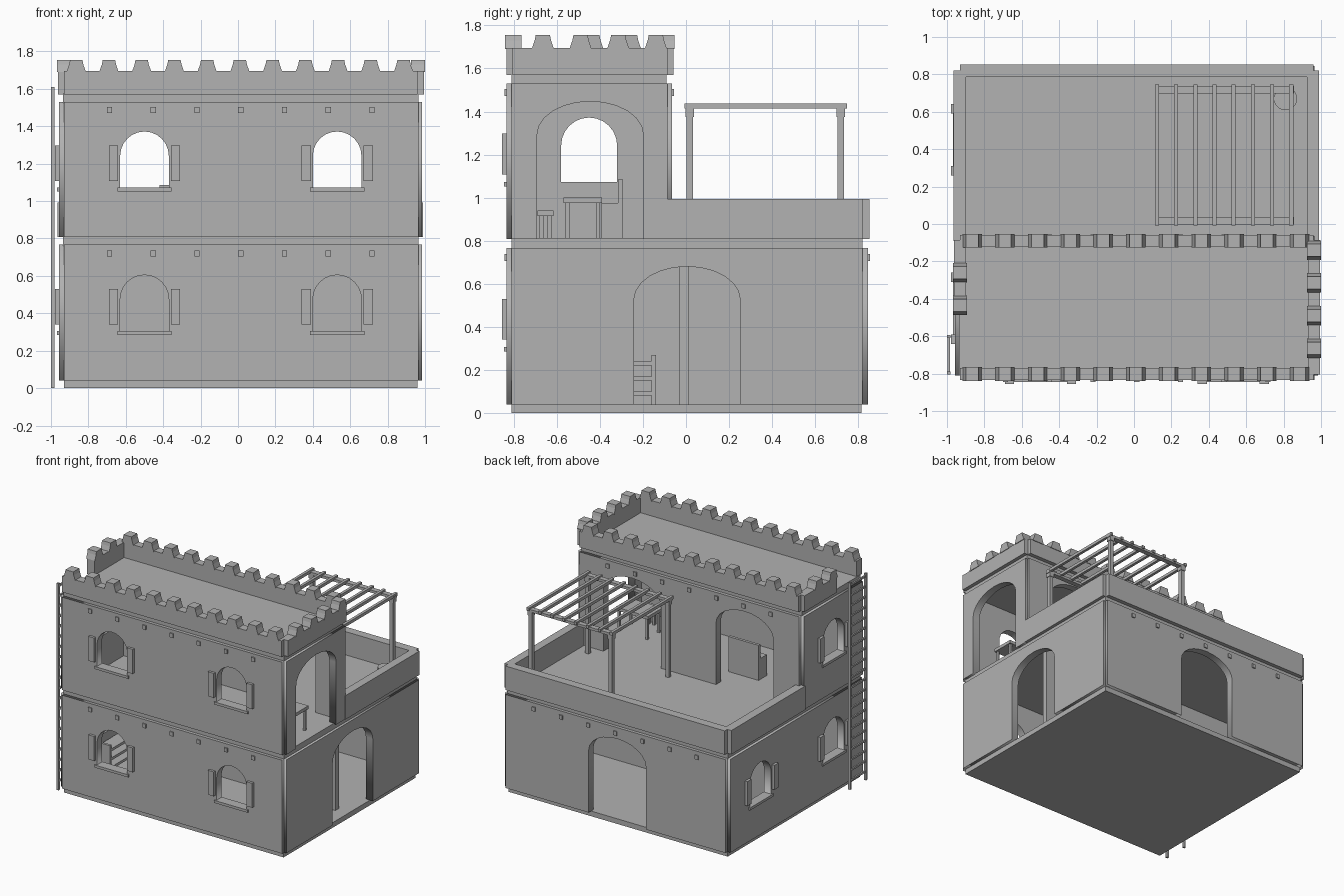
import bpy, bmesh, math
from mathutils import Matrix

if "Cube" in bpy.data.objects:
    bpy.data.objects.remove(bpy.data.objects["Cube"], do_unlink=True)

STONE = (0.445, 0.445, 0.445, 1)
stone = bpy.data.materials.new("grey stone")
stone.use_nodes = True
stone.diffuse_color = STONE
stone.node_tree.nodes["Principled BSDF"].inputs["Base Color"].default_value = STONE


def add_mesh(name, mesh):
    mesh.materials.clear()
    mesh.materials.append(stone)
    obj = bpy.data.objects.new(name, mesh)
    bpy.context.collection.objects.link(obj)
    return obj


def boxes(name, specs):
    """One object from boxes given as (x0, x1, y0, y1, z0, z1)."""
    bm = bmesh.new()
    for x0, x1, y0, y1, z0, z1 in specs:
        m = Matrix.Translation(((x0 + x1) / 2, (y0 + y1) / 2, (z0 + z1) / 2))
        m = m @ Matrix.Diagonal((x1 - x0, y1 - y0, z1 - z0, 1))
        bmesh.ops.create_cube(bm, size=1, matrix=m)
    mesh = bpy.data.meshes.new(name)
    bm.to_mesh(mesh)
    bm.free()
    return add_mesh(name, mesh)


def arch(mid, half, base, spring, top, steps=12):
    """Arch outline from lower left, over the crown, to lower right."""
    pts = [(mid - half, base)]
    for i in range(steps + 1):
        a = math.pi * (1 - i / steps)
        pts.append((mid + half * math.cos(a), spring + (top - spring) * math.sin(a)))
    return pts + [(mid + half, base)]


def wall(name, axis, near, far, u0, u1, z0, z1, doors=(), windows=()):
    """Flat panel facing x or y, with arched doors and windows cut out."""
    outline = [(u0, z0)]
    for mid in doors:
        outline += arch(mid, 0.247, z0, z0 + 0.485, z0 + 0.64)
    outline += [(u1, z0), (u1, z1), (u0, z1)]
    loops = [outline] + [arch(m, 0.13, z0 + 0.25, z0 + 0.435, z0 + 0.565) for m in windows]
    curve = bpy.data.curves.new(name, "CURVE")
    curve.dimensions = "2D"
    curve.fill_mode = "BOTH"
    curve.extrude = (far - near) / 2
    for loop in loops:
        spline = curve.splines.new("POLY")
        spline.points.add(len(loop) - 1)
        for point, (u, v) in zip(spline.points, loop):
            point.co = (u, v, 0, 1)
        spline.use_cyclic_u = True
    helper = bpy.data.objects.new(name + " outline", curve)
    bpy.context.collection.objects.link(helper)
    deps = bpy.context.evaluated_depsgraph_get()
    mesh = bpy.data.meshes.new_from_object(helper.evaluated_get(deps))
    bpy.data.objects.remove(helper)
    bpy.data.curves.remove(curve)
    middle = (near + far) / 2
    turn = Matrix.Rotation(math.pi / 2, 4, "X")
    if axis == "x":
        place = Matrix.Translation((middle, 0, 0)) @ Matrix.Rotation(math.pi / 2, 4, "Z") @ turn
    else:
        place = Matrix.Translation((0, middle, 0)) @ turn
    mesh.transform(place)
    bm = bmesh.new()
    bm.from_mesh(mesh)
    bmesh.ops.remove_doubles(bm, verts=bm.verts, dist=0.0001)
    bmesh.ops.recalc_face_normals(bm, faces=bm.faces)
    bm.to_mesh(mesh)
    bm.free()
    return add_mesh(name, mesh)


def merlons(name, axis, near, far, centres):
    """Row of battlement teeth with sloping shoulders."""
    bm = bmesh.new()
    profile = [(-0.052, 1.69), (0.052, 1.69), (0.038, 1.73), (0.033, 1.755),
               (-0.033, 1.755), (-0.038, 1.73)]
    for c in centres:
        ends = []
        for d in (near, far):
            ends.append([bm.verts.new((d, c + u, z) if axis == "x" else (c + u, d, z))
                         for u, z in profile])
            bm.faces.new(ends[-1])
        n = len(profile)
        for i in range(n):
            j = (i + 1) % n
            bm.faces.new((ends[0][i], ends[0][j], ends[1][j], ends[1][i]))
    bmesh.ops.recalc_face_normals(bm, faces=bm.faces)
    mesh = bpy.data.meshes.new(name)
    bm.to_mesh(mesh)
    bm.free()
    return add_mesh(name, mesh)


# Floors, seen as recessed bands between the storeys
boxes("ground_floor", [(-0.93, 0.96, -0.81, 0.815, 0, 0.04)])
boxes("middle_floor", [(-0.935, 0.965, -0.81, 0.82, 0.76, 0.812)])
boxes("roof_floor", [(-0.935, 0.965, -0.81, -0.09, 1.525, 1.575)])

# Lower storey
LOW = (0.04, 0.767)
FRONT = (-0.5, 0.53)
wall("lower_front_wall", "y", -0.835, -0.775, -0.93, 0.965, *LOW, windows=FRONT)
wall("lower_back_wall", "y", 0.785, 0.845, -0.93, 0.965, *LOW, doors=(0,))
wall("lower_left_side_wall", "x", 0.925, 0.985, -0.81, 0.82, *LOW, doors=(0.005,))
wall("lower_right_side_wall", "x", -0.957, -0.897, -0.81, 0.82, *LOW, windows=(-0.45, 0.45))
boxes("room_partition", [(-0.9, 0.86, -0.03, 0.013, 0.04, 0.77)])

# Upper storey
HIGH = (0.807, 1.53)
wall("upper_front_wall", "y", -0.835, -0.775, -0.93, 0.965, *HIGH, windows=FRONT)
wall("upper_back_wall", "y", -0.125, -0.065, -0.93, 0.965, *HIGH, doors=(-0.46, 0.51))
wall("upper_left_side_wall", "x", 0.925, 0.985, -0.81, -0.085, *HIGH, doors=(-0.445,))
wall("upper_right_side_wall", "x", -0.957, -0.897, -0.81, -0.085, *HIGH, windows=(-0.45,))

# Terrace rim
boxes("terrace_rim", [
    (-0.93, 0.96, 0.785, 0.852, 0.807, 0.993),
    (0.925, 0.99, -0.09, 0.82, 0.807, 0.993),
    (-0.965, -0.897, -0.09, 0.82, 0.807, 0.993)])

# Battlements, open beside the ladder
boxes("roof_parapet", [
    (-0.93, 0.96, -0.835, -0.77, 1.57, 1.695),
    (-0.93, 0.96, -0.12, -0.058, 1.57, 1.695),
    (0.93, 0.995, -0.805, -0.085, 1.57, 1.695),
    (-0.962, -0.897, -0.485, -0.085, 1.57, 1.695)])
row = [0.01 + 0.175 * k for k in range(-5, 6)]
merlons("front_merlons", "y", -0.84, -0.765, row)
merlons("back_merlons", "y", -0.125, -0.053, row)
merlons("left_merlons", "x", 0.925, 1.0, [-0.665, -0.49, -0.315, -0.14])
merlons("right_merlons", "x", -0.967, -0.892, [-0.435, -0.26])

# Window sills and open shutters
sills, shutters = [], []
for z in (0, 0.767):
    for x in FRONT:
        sills.append((x - 0.145, x + 0.145, -0.846, -0.77, 0.285 + z, 0.305 + z))
        for s in (-1, 1):
            c = x + s * 0.166
            shutters.append((c - 0.025, c + 0.025, -0.855, -0.833, 0.34 + z, 0.53 + z))
for y, z in ((-0.45, 0), (0.45, 0), (-0.45, 0.767)):
    sills.append((-0.968, -0.893, y - 0.145, y + 0.145, 0.285 + z, 0.305 + z))
    for s in (-1, 1):
        c = y + s * 0.166
        shutters.append((-0.978, -0.955, c - 0.025, c + 0.025, 0.34 + z, 0.53 + z))
boxes("window_sills", sills)
boxes("window_shutters", shutters)

# Beam ends poking through the front and back walls
beams = []
for k in range(-3, 4):
    x = 0.015 + 0.234 * k
    for y, z in ((-0.838, 0.705), (-0.838, 1.472), (0.848, 0.705), (-0.062, 1.472)):
        beams.append((x - 0.014, x + 0.014, y - 0.006, y + 0.006, z, z + 0.032))
boxes("beam_ends", beams)

# Ladder on the side wall
ladder = [(-1.0, -0.982, y, y + 0.017, 0, 1.61) for y in (-0.805, -0.61)]
ladder += [(-0.996, -0.984, -0.8, -0.6, 0.06 + 0.08 * i, 0.075 + 0.08 * i) for i in range(20)]
boxes("ladder", ladder)

# Pergola on the terrace
pergola = []
for y in (0.018, 0.718):
    pergola.append((0.115, 0.855, y - 0.02, y + 0.02, 1.405, 1.425))
    for x in (0.14, 0.83):
        pergola.append((x - 0.015, x + 0.015, y - 0.015, y + 0.015, 0.81, 1.41))
        pergola.append((x - 0.02, x + 0.02, y - 0.02, y + 0.02, 1.375, 1.41))
for i in range(8):
    x = 0.123 + 0.1025 * i
    pergola.append((x - 0.011, x + 0.011, -0.008, 0.747, 1.415, 1.438))
boxes("pergola", pergola)

# Round stool on the terrace
bm = bmesh.new()
bmesh.ops.create_cone(bm, cap_ends=True, segments=20, radius1=0.062, radius2=0.062, depth=0.07,
                      matrix=Matrix.Translation((0.81, 0.67, 0.845)))
stool_mesh = bpy.data.meshes.new("round_stool")
bm.to_mesh(stool_mesh)
bm.free()
add_mesh("round_stool", stool_mesh)


# Furniture indoors
def table(name, x0, x1, y0, y1, floor, top, leg=0.018):
    parts = [(x0, x1, y0, y1, top - 0.025, top)]
    for x in (x0 + 0.01, x1 - 0.01 - leg):
        for y in (y0 + 0.01, y1 - 0.01 - leg):
            parts.append((x, x + leg, y, y + leg, floor, top - 0.02))
    return boxes(name, parts)


table("dining_table", 0.6, 0.88, -0.57, -0.39, 0.81, 1.0)
table("dining_stool", 0.7, 0.78, -0.69, -0.615, 0.81, 0.94)
boxes("bench", [(-0.42, -0.16, -0.395, -0.3, 0.81, 0.975),
                (-0.42, -0.16, -0.315, -0.293, 0.81, 1.085)])
boxes("shelf", [(-0.89, -0.78, -0.45, -0.15, 0.08 + 0.07 * i, 0.1 + 0.07 * i) for i in range(3)]
      + [(-0.89, -0.78, y, y + 0.02, 0.04, 0.27) for y in (-0.46, -0.16)])
